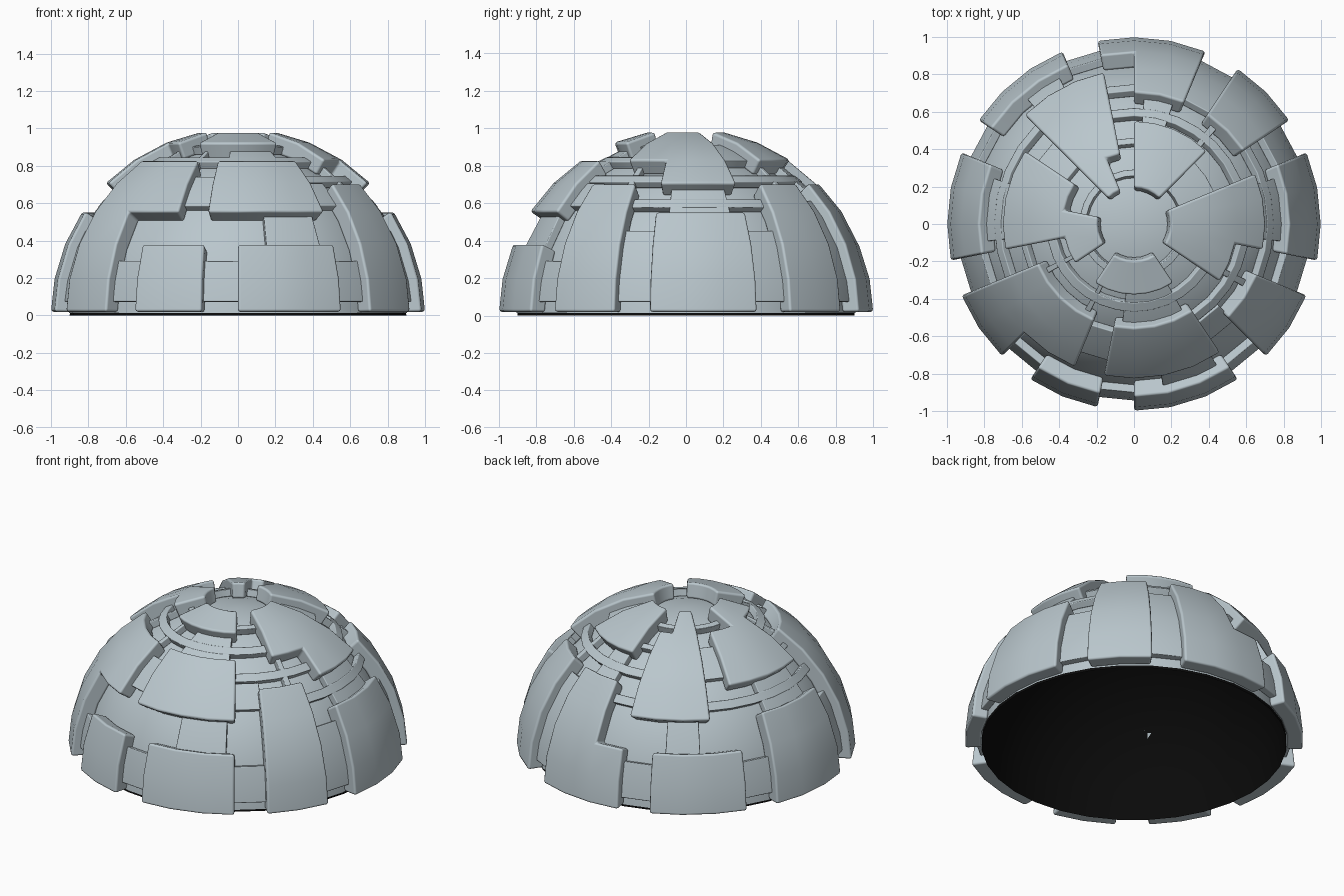
import bpy, bmesh, math

if "Cube" in bpy.data.objects:
    bpy.data.objects.remove(bpy.data.objects["Cube"])

STEP = math.radians(11.25)      # 32 segments round, 8 rows up to the pole
FLOOR, MID, TOP = 0.905, 0.947, 1.0


def material(name, rgb):
    m = bpy.data.materials.new(name)
    m.diffuse_color = (*rgb, 1)
    m.use_nodes = True
    m.node_tree.nodes["Principled BSDF"].inputs["Base Color"].default_value = m.diffuse_color
    return m


GREY = material("blue grey", (0.49, 0.57, 0.61))
BLACK = material("black", (0.003, 0.003, 0.003))


def point(i, j, r, low=0.1):
    lat, lon = max(j, low) * STEP, i * STEP
    return (r * math.cos(lat) * math.cos(lon), r * math.cos(lat) * math.sin(lon), r * math.sin(lat))


def ticks(a, b):
    return sorted({a, b} | {k for k in range(math.ceil(a), math.floor(b) + 1)})


def shell(name, rects, r_out, r_in, bevel):
    """Curved slab covering a union of (lon0, lon1, lat0, lat1) cells."""
    cells = set()
    for i0, i1, j0, j1 in rects:
        ti, tj = ticks(i0, i1), ticks(j0, j1)
        for a, b in zip(ti, ti[1:]):
            for c, d in zip(tj, tj[1:]):
                cells.add(((a, c), (b, c), (b, d), (a, d)))
    bm = bmesh.new()
    verts = {}

    def v(p, r):
        if (p, r) not in verts:
            verts[(p, r)] = bm.verts.new(point(*p, r))
        return verts[(p, r)]

    edges = {(q[k], q[(k + 1) % 4]) for q in cells for k in range(4)}
    for q in cells:
        bm.faces.new([v(p, r_out) for p in q])
        bm.faces.new([v(p, r_in) for p in reversed(q)])
    for a, b in edges:
        if (b, a) not in edges:     # outline only
            bm.faces.new([v(b, r_out), v(a, r_out), v(a, r_in), v(b, r_in)])
    finish(name, bm, bevel)


def finish(name, bm, bevel=0, mat=GREY):
    me = bpy.data.meshes.new(name)
    bm.normal_update()
    for f in bm.faces:
        f.smooth = True
    bm.to_mesh(me)
    bm.free()
    me.materials.append(mat)
    ob = bpy.data.objects.new(name, me)
    bpy.context.collection.objects.link(ob)
    if bevel:
        mod = ob.modifiers.new("rounded edges", "BEVEL")
        mod.width, mod.segments = bevel, 2
        mod.limit_method, mod.angle_limit = "ANGLE", math.radians(40)
        mod.harden_normals = True


def dome(name, r, low, mat):
    """Open hemisphere without thickness."""
    bm = bmesh.new()
    rows = [[bm.verts.new(point(i, j, r, low)) for i in range(32)] for j in range(8)]
    pole = bm.verts.new((0, 0, r))
    for i in range(32):
        k = (i + 1) % 32
        for a, b in zip(rows, rows[1:]):
            bm.faces.new((a[i], a[k], b[k], b[i]))
        bm.faces.new((rows[7][i], rows[7][k], pole))
    finish(name, bm, mat=mat)


# Base dome with a hollow black lining
dome("inner_dome", FLOOR, 0.08, GREY)
dome("black_lining", FLOOR - 0.005, 0, BLACK)

# Raised armour plates
plates = {
    "lower_plate_back": [(6, 8, 0, 4), (8, 9, 0, 2)],
    "lower_plate_back_right": [(3, 5, 0, 4)],
    "lower_plate_right": [(-1, 2, 0, 3)],
    "lower_plate_front_right": [(28, 30, 0, 4)],
    "lower_plate_front_a": [(24, 27, 0, 2)],
    "lower_plate_front_b": [(21, 23, 0, 2)],
    "lower_plate_front_left": [(18, 20, 0, 5), (20, 22, 3, 5)],
    "lower_plate_left": [(14, 17, 0, 3)],
    "lower_plate_back_left": [(10, 13, 0, 2)],
    "middle_plate_front": [(23, 27, 3, 5)],
    "upper_plate_back_left": [(9, 12, 3, 6), (10, 12, 6, 7)],
    "upper_plate_back": [(4, 8, 5, 7)],
    "upper_plate_right": [(-1, 2, 4, 7), (-3, -1, 5, 7)],
    "upper_plate_front": [(21, 27, 6, 7)],
    "upper_plate_left": [(13, 17, 4, 6), (15, 19, 6, 7)],
}
for name, rects in plates.items():
    shell(name, rects, TOP, FLOOR - 0.003, 0.015)

# Half-height bars bridging the gaps between plates side by side
bars = [
    (23, 24, .4, 1.6), (20, 21, .4, 1.6), (27, 28, .4, 1.6), (-2, -1, .4, 2.55),
    (2, 3, .4, 2.55), (5, 6, .4, 3.6), (9, 10, .4, 1.6), (13, 14, .4, 1.6),
    (17, 18, .4, 2.55), (-2, 3, 3.35, 3.65), (27, 31, 4.35, 4.65), (2, 9, 4.35, 4.65),
    (2, 4, 5.4, 6.6), (17, 29, 5.35, 5.65), (19, 21, 6.4, 6.6), (27, 29, 6.4, 6.6),
    (8, 10, 6.4, 6.6), (8, 9, 5.4, 5.6), (12, 18, 3.35, 3.65),
    (8, 9, 3.35, 3.65), (12, 13, 4.4, 5.6), (17, 18, 4.4, 4.6), (22, 23, 3.4, 4.6),
    (27, 28, 3.4, 4.3), (12, 15, 6.4, 6.6),
]
for n, (i0, i1, j0, j1) in enumerate(bars):
    shell(f"side_bar_{n + 1}", [(i0 - .1, i1 + .1, j0, j1)], MID, FLOOR - 0.003, 0.006)

# Half-height bars bridging plates one above the other
links = [
    (-.6, 1.6, 3, 4), (10.4, 11.6, 2, 3), (24.9, 26.7, 2, 3), (6.4, 7.6, 4, 5),
    (14.4, 16.6, 3, 4), (23.4, 26.6, 5, 6), (4.35, 4.65, 4, 5), (18.35, 18.65, 5, 6),
    (21.35, 21.65, 5, 6), (29.35, 29.65, 4, 5),
]
for n, (i0, i1, j0, j1) in enumerate(links):
    shell(f"upright_bar_{n + 1}", [(i0, i1, j0 - .1, j1 + .1)], MID + 0.001, FLOOR - 0.003, 0.006)
